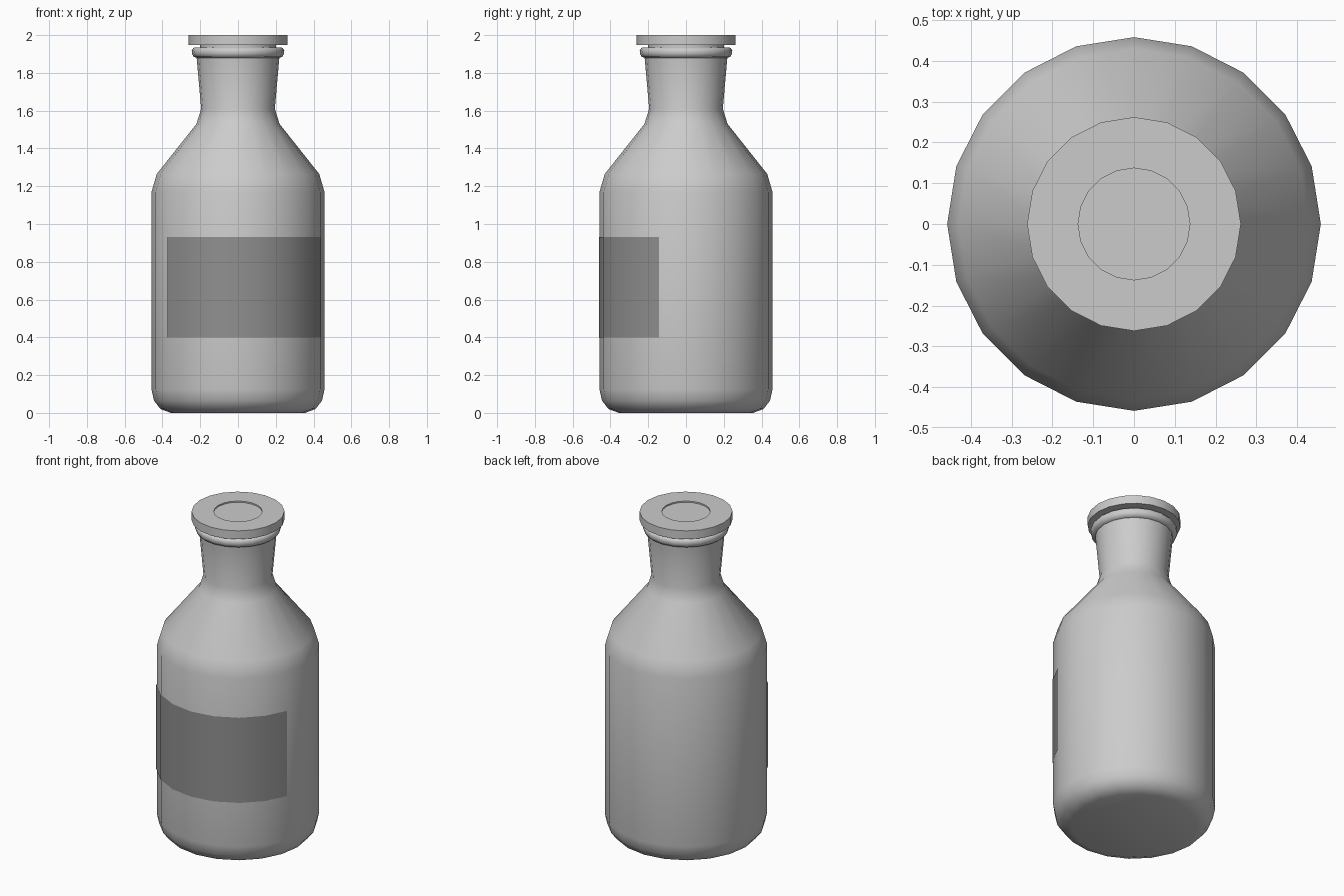
import bpy, bmesh, math

if "Cube" in bpy.data.objects:
    bpy.data.objects.remove(bpy.data.objects["Cube"])

SIDES = 20


def lathe(name, profile, start=0, count=SIDES, angle=30):
    """Revolve (radius, z) points around z over count steps of a 20-sided circle."""
    bm = bmesh.new()
    full = count == SIDES
    cols = []
    for i in range(count if full else count + 1):
        a = 2 * math.pi * (start + i) / SIDES
        cols.append([bm.verts.new((r * math.cos(a), r * math.sin(a), z)) for r, z in profile])
    for i in range(count):
        a, b = cols[i], cols[(i + 1) % len(cols)]
        for j in range(len(profile) - 1):
            bm.faces.new((a[j], b[j], b[j + 1], a[j + 1]))
    if full:  # close both ends
        bm.faces.new([c[0] for c in reversed(cols)])
        bm.faces.new([c[-1] for c in cols])
        bmesh.ops.recalc_face_normals(bm, faces=bm.faces)
    mesh = bpy.data.meshes.new(name)
    bm.to_mesh(mesh)
    bm.free()
    obj = bpy.data.objects.new(name, mesh)
    bpy.context.collection.objects.link(obj)
    bpy.ops.object.select_all(action='DESELECT')
    obj.select_set(True)
    bpy.context.view_layer.objects.active = obj
    bpy.ops.object.shade_smooth_by_angle(angle=math.radians(angle))
    return obj


# Bottle body, shoulder, flared neck, rolled lip and the inside of the mouth
lathe("bottle", [
    (0.355, 0.0), (0.41, 0.02), (0.445, 0.065), (0.458, 0.125),
    (0.458, 1.17), (0.43, 1.265), (0.22, 1.53), (0.195, 1.61), (0.219, 1.88),
    (0.235, 1.885), (0.243, 1.90), (0.245, 1.92), (0.235, 1.933), (0.212, 1.935),
    (0.20, 1.92), (0.175, 1.62)], angle=50)

# Stopper: tapered plug, overhanging disc cap with a shallow round recess
lathe("stopper", [
    (0.165, 1.66), (0.20, 1.92), (0.20, 1.948), (0.262, 1.948), (0.262, 2.0),
    (0.137, 2.0), (0.137, 1.992)])

# Label wrapped over seven facets of the front
label = lathe("label", [(0.461, 0.40), (0.461, 0.93)], start=12, count=7)
paper = bpy.data.materials.new("label_grey")
paper.diffuse_color = (0.28, 0.28, 0.28, 1)
paper.use_nodes = True
paper.node_tree.nodes["Principled BSDF"].inputs["Base Color"].default_value = paper.diffuse_color
label.data.materials.append(paper)
